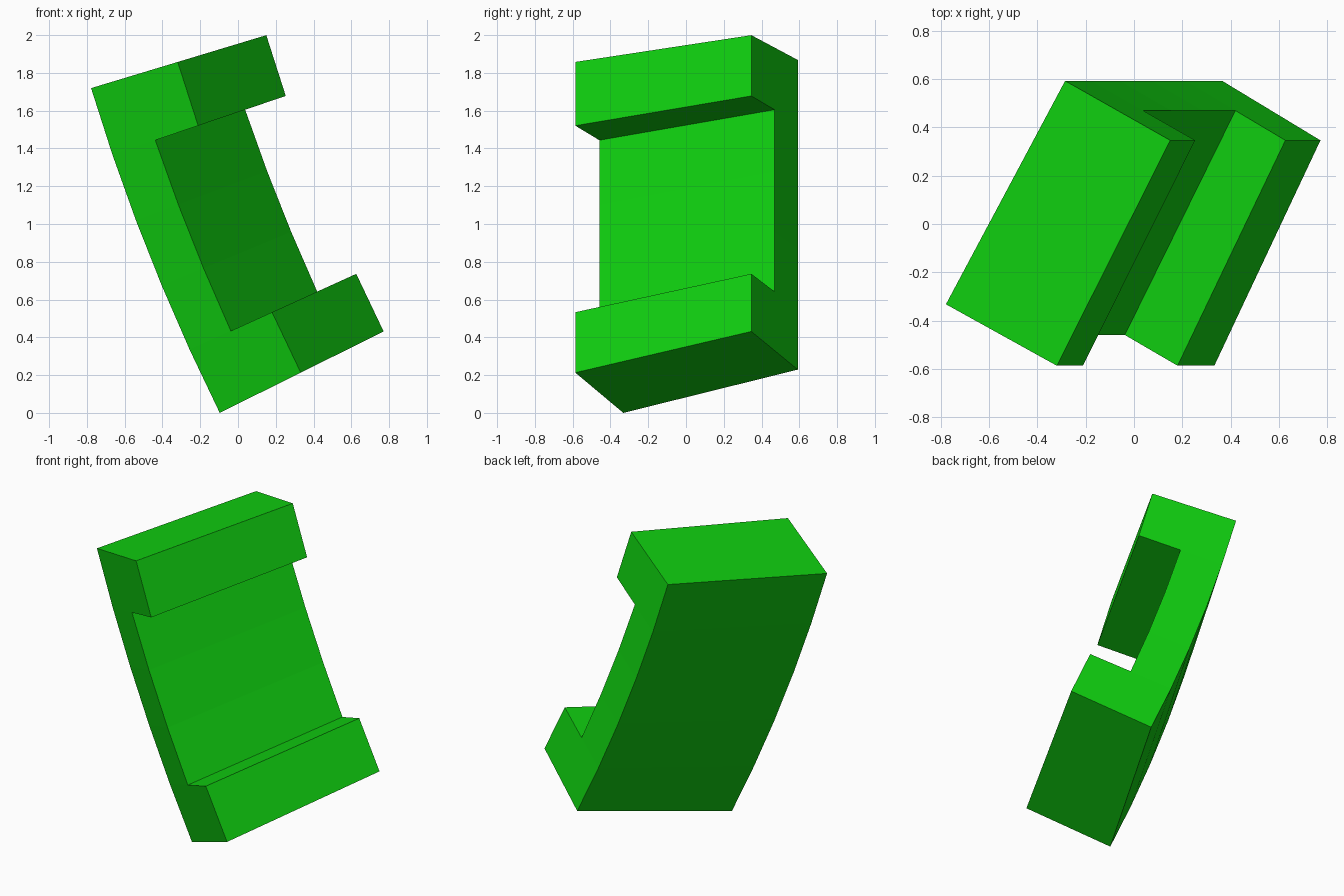
import bpy, bmesh, math

cube = bpy.data.objects.get("Cube")
if cube:
    bpy.data.objects.remove(cube, do_unlink=True)

# Single green material
green = bpy.data.materials.new("bright_green")
colour = (0.005, 0.62, 0.005, 1.0)
green.diffuse_color = colour
green.use_nodes = True
green.node_tree.nodes["Principled BSDF"].inputs["Base Color"].default_value = colour

# Bend: arc in the x-z plane, five equal segments from bottom to top
CX, CZ, RADIUS = 9.8, 4.915, 11.05
BOTTOM, TOP, SEGMENTS = math.radians(26.41), math.radians(16.81), 5

# Each end of the bracket: (inset from the back radius, y) at back and front
ENDS = [((0.0, -0.332), (0.479, -0.586)),
        ((0.515, 0.592), (0.969, 0.346))]


def bent_point(end, depth, row):
    """Point on one end; depth 0 is the back, 1 the web face, 2 the flange face."""
    (s0, y0), (s1, y1) = ENDS[end]
    t = depth / 2
    r = RADIUS - (s0 + (s1 - s0) * t)
    a = BOTTOM + (TOP - BOTTOM) * row / SEGMENTS
    return (CX - r * math.cos(a), y0 + (y1 - y0) * t, CZ - r * math.sin(a))


# C-shaped profile as cells: full-height web plus bottom and top flanges
cells = {(0, row) for row in range(SEGMENTS)} | {(1, 0), (1, SEGMENTS - 1)}

bm = bmesh.new()
verts = {}


def vert(end, depth, row):
    key = (end, depth, row)
    if key not in verts:
        verts[key] = bm.verts.new(bent_point(*key))
    return verts[key]


for d, r in sorted(cells):
    corners = [(d, r), (d + 1, r), (d + 1, r + 1), (d, r + 1)]
    # End caps
    for end in (0, 1):
        bm.faces.new([vert(end, *c) for c in corners])
    # Long faces wherever the profile has an outside edge
    neighbours = [(d, r - 1), (d + 1, r), (d, r + 1), (d - 1, r)]
    for i, n in enumerate(neighbours):
        if n not in cells:
            p, q = corners[i], corners[(i + 1) % 4]
            bm.faces.new([vert(0, *p), vert(0, *q), vert(1, *q), vert(1, *p)])

bmesh.ops.recalc_face_normals(bm, faces=bm.faces[:])
mesh = bpy.data.meshes.new("curved_bracket")
bm.to_mesh(mesh)
bm.free()
mesh.materials.append(green)
bracket = bpy.data.objects.new("curved_bracket", mesh)
bpy.context.scene.collection.objects.link(bracket)
